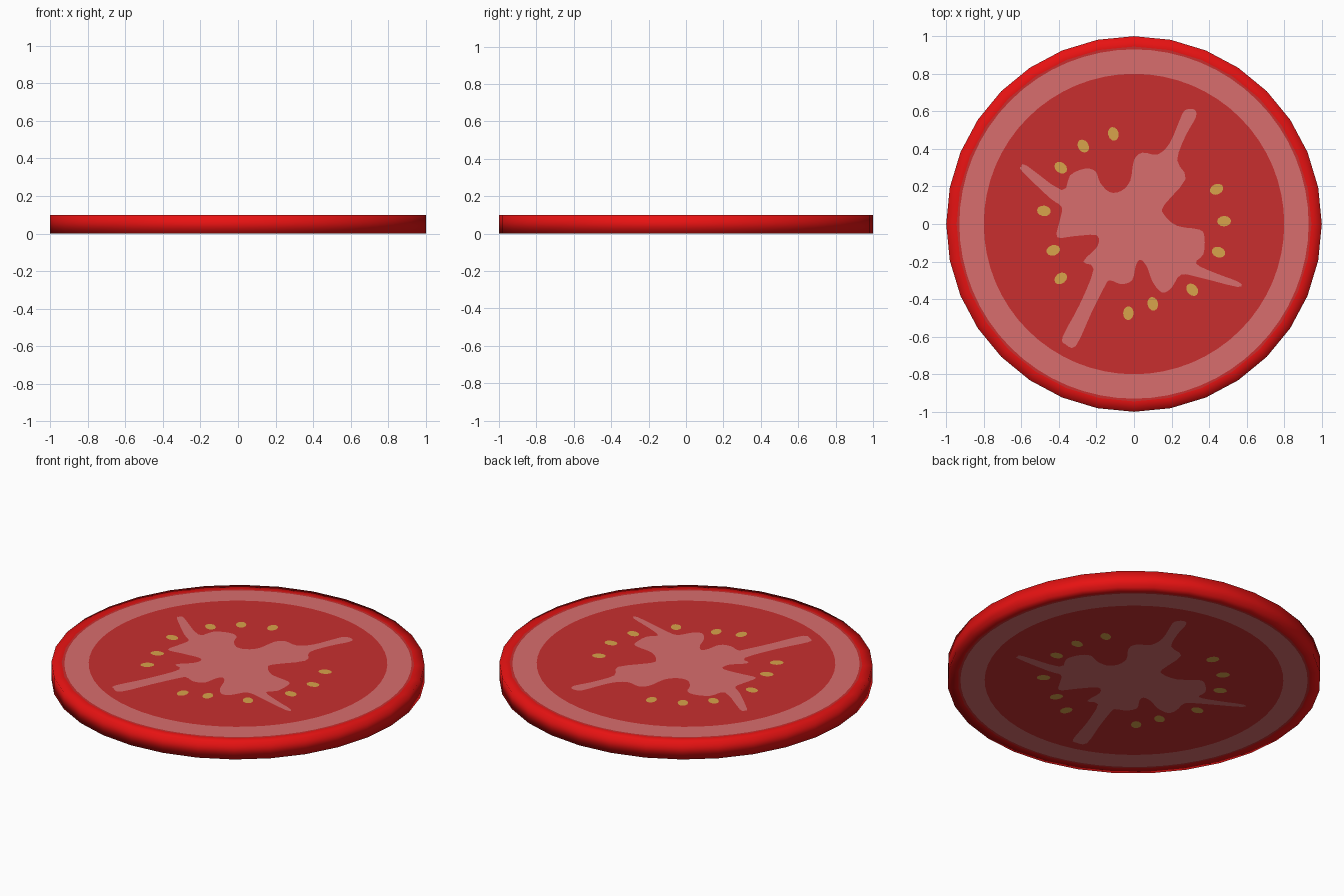
import bpy
from math import cos, sin, tau, atan2, sqrt
from mathutils import Vector
from mathutils.geometry import delaunay_2d_cdt

if "Cube" in bpy.data.objects:
    bpy.data.objects.remove(bpy.data.objects["Cube"])

H, R, R_CAP, SIDES = 0.1, 1.0, 0.945, 32


def material(name, rgb):
    m = bpy.data.materials.new(name)
    m.diffuse_color = (*rgb, 1)
    m.use_nodes = True
    m.node_tree.nodes["Principled BSDF"].inputs["Base Color"].default_value = m.diffuse_color
    return m


SKIN = material("skin red", (0.80, 0.006, 0.006))
FLESH = material("flesh red", (0.58, 0.028, 0.028))
PALE = material("pale flesh", (0.69, 0.155, 0.155))
SEED = material("seed yellow", (0.69, 0.37, 0.07))


def add_object(name, verts, faces, mats):
    me = bpy.data.meshes.new(name)
    me.from_pydata(verts, [], faces)
    for m in mats:
        me.materials.append(m)
    ob = bpy.data.objects.new(name, me)
    bpy.context.collection.objects.link(ob)
    return me


def ellipse(cx, cy, a, b, turn, n):
    pts = [(a * cos(tau * i / n), b * sin(tau * i / n)) for i in range(n)]
    return [Vector((cx + x * cos(turn) - y * sin(turn),
                    cy + x * sin(turn) + y * cos(turn))) for x, y in pts]


def smooth_loop(pts, steps=3):
    """Closed Catmull-Rom curve through the points."""
    out, n = [], len(pts)
    for i in range(n):
        a, b, c, d = (pts[(i + k) % n] for k in (-1, 0, 1, 2))
        for s in range(steps):
            t = s / steps
            out.append(0.5 * (2 * b + (c - a) * t + (2 * a - 5 * b + 4 * c - d) * t * t
                              + (3 * b - a - 3 * c + d) * t ** 3))
    return out


# Skin: smooth-shaded ring with a square cross-section
profile = [(R_CAP, H), (R, H), (R, 0), (R_CAP, 0)]
verts = [(r * cos(tau * i / SIDES), r * sin(tau * i / SIDES), z)
         for i in range(SIDES) for r, z in profile]
faces = []
for i in range(SIDES):
    k = (i + 1) % SIDES
    for j in range(3):
        faces.append((4 * i + j, 4 * i + j + 1, 4 * k + j + 1, 4 * k + j))
skin = add_object("skin_rim", verts, faces, [SKIN])
skin.polygons.foreach_set("use_smooth", [True] * len(skin.polygons))

# Pale core outline with four arms (hundredths of a unit)
core = [(27, 60.5), (32, 61), (33, 57), (27.5, 47), (23, 34), (27.5, 24), (16, 10),
        (16, 5), (23, -1), (35, -3), (37.5, -7), (37, -16), (33, -21), (43, -26),
        (56, -31), (55, -33.5), (35, -28.5), (25, -27), (20, -34), (15, -36.5),
        (10, -31), (7, -23), (3.5, -19), (1, -22), (-1, -30), (-7, -32), (-13, -30),
        (-16, -34), (-23, -48), (-31, -65), (-36.5, -64), (-38, -60), (-29, -43),
        (-21.5, -24), (-27, -20), (-19.5, -12), (-20, -6), (-32, -6.5), (-41, -7),
        (-39.5, 2), (-38.5, 9), (-45, 14), (-59.5, 28), (-60, 30.5), (-57, 31),
        (-38.5, 18), (-34, 26), (-26, 29.5), (-20.5, 28), (-18, 22), (-13, 17),
        (-7, 17.5), (-2, 23), (0, 34), (4.5, 38), (12.5, 37), (19, 43), (24, 54.5)]
core = [Vector(p) / 100 for p in reversed(core)]

seeds = [(-.11, .48), (-.27, .415), (-.39, .30), (-.48, .07), (-.43, -.14), (-.39, -.29),
         (-.03, -.475), (.10, -.425), (.31, -.35), (.45, -.15), (.48, .015), (.44, .185)]

# Nested regions of the cut face; later ones lie over earlier ones
regions = [(ellipse(0, 0, R_CAP, R_CAP, 0, SIDES), 0),
           (ellipse(0, 0, .93, .93, 0, 64), 1),
           (ellipse(0, 0, .80, .80, 0, 64), 0),
           (smooth_loop(core), 1)]
regions += [(ellipse(x, y, .037, .028, atan2(y, x), 12), 2) for x, y in seeds]

pts, loops = [], []
for loop, _ in regions:
    loops.append(list(range(len(pts), len(pts) + len(loop))))
    pts += loop
cv, _, cf, _, _, origin = delaunay_2d_cdt(pts, [], loops, 1, 1e-5)
mat_ids = [regions[max(o)][1] if o else 0 for o in origin]


def cut_face(name, place):
    me = add_object(name, [place(v.x, v.y) for v in cv], cf, [FLESH, PALE, SEED])
    me.polygons.foreach_set("material_index", mat_ids)


# Top face, and the mirrored and turned pattern underneath
cut_face("top_cut_face", lambda x, y: (x, y, H))
cut_face("bottom_cut_face", lambda x, y: ((y - x) / sqrt(2), (x + y) / sqrt(2), 0))
